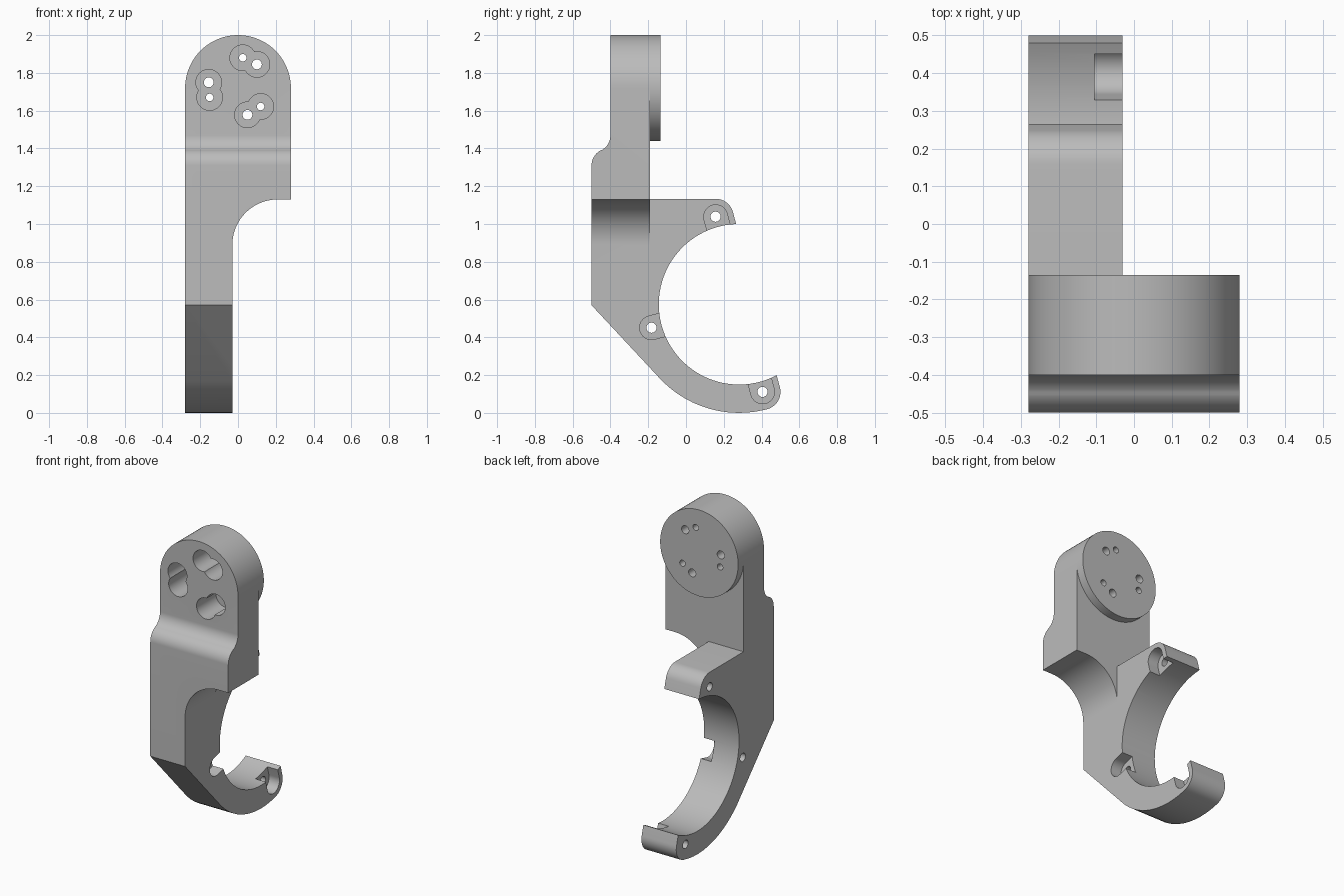
import bpy, bmesh
from math import sin, cos, radians, ceil, asin, degrees

cube = bpy.data.objects.get("Cube")
if cube:
    bpy.data.objects.remove(cube, do_unlink=True)

grey = bpy.data.materials.new("plain_grey")
grey.use_nodes = True
grey.diffuse_color = (0.5, 0.5, 0.5, 1)
grey.node_tree.nodes["Principled BSDF"].inputs["Base Color"].default_value = (0.5, 0.5, 0.5, 1)


def polar(c, r, a):
    return (c[0] + r * cos(radians(a)), c[1] + r * sin(radians(a)))


def arc(c, r, a, b, step=5):
    n = max(2, ceil(abs(b - a) / step))
    return [polar(c, r, a + (b - a) * i / n) for i in range(n + 1)]


def circle(c, r, step=7.5):
    return arc(c, r, 0, 360, step)[:-1]


def prism(name, pts, axis, lo, hi):
    """Extrude a (y, z) profile along x, or an (x, z) profile along y."""
    bm = bmesh.new()
    place = (lambda p: (lo, p[0], p[1])) if axis == "x" else (lambda p: (p[0], lo, p[1]))
    face = bm.faces.new([bm.verts.new(place(p)) for p in pts])
    new = bmesh.ops.extrude_face_region(bm, geom=[face])["geom"]
    shift = (hi - lo, 0, 0) if axis == "x" else (0, hi - lo, 0)
    bmesh.ops.translate(bm, vec=shift, verts=[g for g in new if isinstance(g, bmesh.types.BMVert)])
    bmesh.ops.recalc_face_normals(bm, faces=bm.faces)
    mesh = bpy.data.meshes.new(name)
    bm.to_mesh(mesh)
    bm.free()
    mesh.materials.append(grey)
    ob = bpy.data.objects.new(name, mesh)
    bpy.context.collection.objects.link(ob)
    return ob


def combine(ob, cutter, operation="DIFFERENCE"):
    mod = ob.modifiers.new("cut", "BOOLEAN")
    mod.solver, mod.operation, mod.object = "EXACT", operation, cutter
    bpy.context.view_layer.update()
    result = bpy.data.meshes.new_from_object(ob.evaluated_get(bpy.context.evaluated_depsgraph_get()))
    ob.modifiers.clear()
    ob.data = result


def cut(targets, *prism_args):
    cutter = prism("cutter", *prism_args)
    for ob in targets:
        combine(ob, cutter)
    bpy.data.objects.remove(cutter, do_unlink=True)


# Main dimensions
RING, BORE, RIM, BOLTS = (0.281, 0.575), 0.425, 0.575, 0.48
LUG, HALF, BACK, HOOK_X = 0.095, 0.28, -0.19, -0.03
HEAD = (0, 1.72)
angles = (105, 195, 285)
bolts = [polar(RING, BOLTS, a) for a in angles]
spread = degrees(asin(LUG / BORE))
shelf = bolts[0][1] + LUG

# Bracket: side silhouette trimmed by the front outline
side = [(-0.4, 2.1)]
side += arc((-0.49, 1.47), 0.09, 0, -60)
side += arc((-0.41, 1.31), 0.09, 118, 180)
side += [(-0.5, 0.57)]
side += arc(RING, RIM, 225, 284)
side += arc(bolts[2], LUG, -75, 15, 9)
side += arc(RING, BORE, 285 + spread, 105 - spread, 4)
side += arc(bolts[0], LUG, 15, 90, 9)
side += [(BACK, shelf), (BACK, 2.1)]
bracket = prism("bracket", side, "x", -0.4, 0.4)

front = [(-HALF, -0.1), (HOOK_X, -0.1)]
front += arc((0.21, 0.89), 0.24, 180, 90)
front += [(HALF, 1.13)]
front += arc(HEAD, HALF, 0, 180, 4)
outline = prism("outline", front, "y", -0.8, 0.8)
combine(bracket, outline, "INTERSECT")
bpy.data.objects.remove(outline, do_unlink=True)

# Clear the space beside the hook, behind the plate
cut([bracket], [(BACK, -0.2), (0.8, -0.2), (0.8, 1.3), (BACK, 1.3)], "x", HOOK_X, 0.5)

# Round mounting pad on the back of the head
pad = prism("mounting_pad", circle(HEAD, HALF, 4), "y", BACK, -0.135)

# Open bolt pockets and through holes around the ring
for a, c in zip(angles, bolts):
    r = 0.063
    inner = polar(c, 0.15, a + 180)
    u_shape = arc(c, r, a - 90, a + 90, 9) + [polar(inner, r, a + 90), polar(inner, r, a - 90)]
    cut([bracket], u_shape, "x", -0.105, 0.05)
    cut([bracket], circle(c, 0.027, 15), "x", -0.5, 0.05)

# Paired counterbores in the head: a large and a small screw hole each
pairs = [((-0.155, 1.75), (-0.15, 1.67)),
         ((0.1, 1.845), (0.025, 1.88)),
         ((0.05, 1.578), (0.12, 1.622))]
for pair in pairs:
    for c, r in zip(pair, (0.026, 0.02)):
        cut([bracket], circle(c, 0.068), "y", -0.6, -0.2)
        cut([bracket, pad], circle(c, r, 15), "y", -0.6, 0)

# Smooth curved walls, crisp edges
bpy.ops.object.select_all(action="DESELECT")
for ob in (bracket, pad):
    ob.select_set(True)
bpy.context.view_layer.objects.active = bracket
bpy.ops.object.shade_smooth_by_angle(angle=radians(30))
